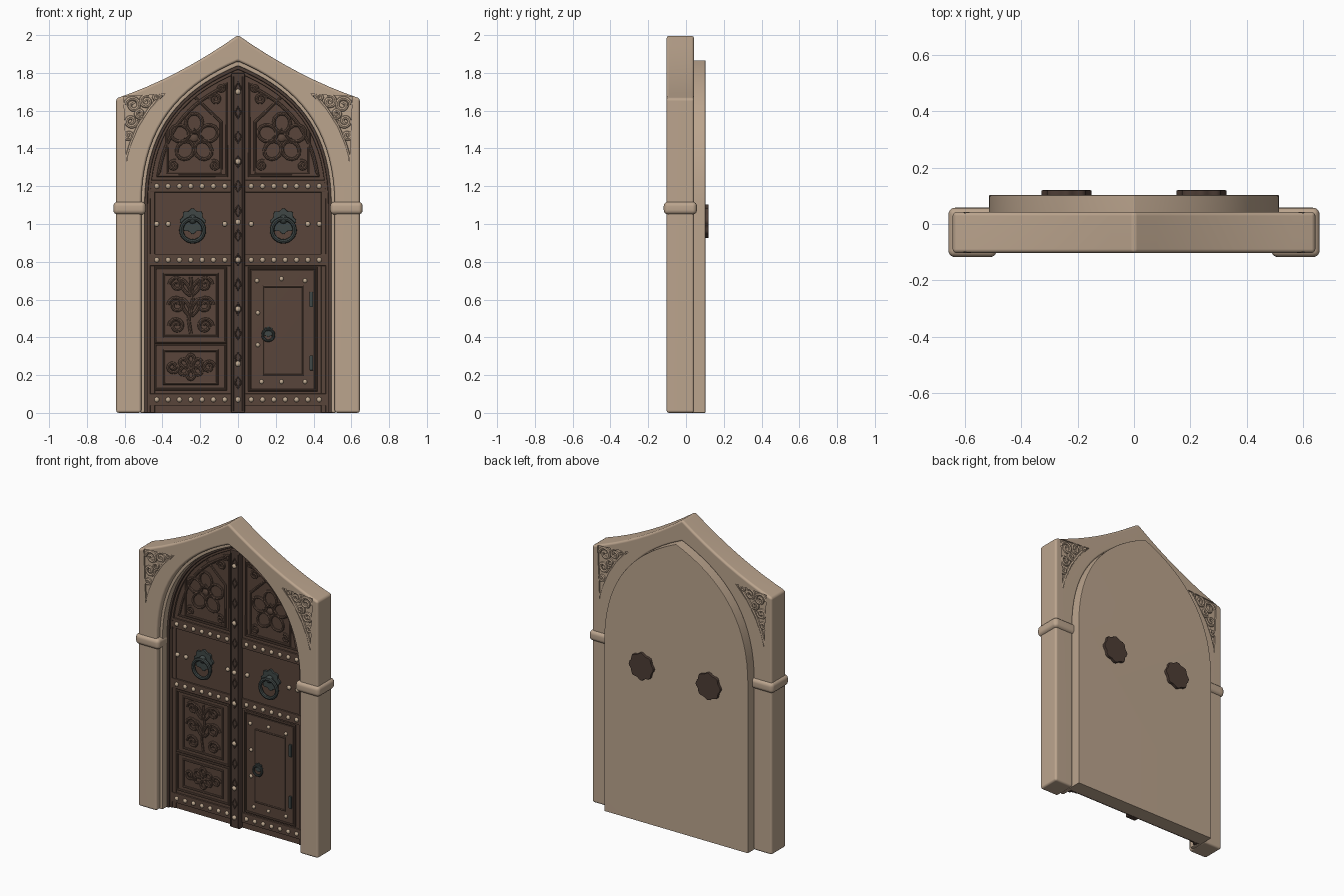
import bpy, bmesh, math
from math import sin, cos, pi

if "Cube" in bpy.data.objects:
    bpy.data.objects.remove(bpy.data.objects["Cube"])

def material(name, rgb):
    m = bpy.data.materials.new(name)
    m.diffuse_color = (*rgb, 1)
    m.use_nodes = True
    m.node_tree.nodes["Principled BSDF"].inputs["Base Color"].default_value = m.diffuse_color
    return m

STONE = material("sandstone", (0.50, 0.375, 0.27))
WOOD = material("brown_wood", (0.100, 0.060, 0.043))
DARK = material("dark_wood", (0.075, 0.047, 0.036))
IRON = material("grey_green_iron", (0.050, 0.064, 0.062))
STUD = material("pale_studs", (0.52, 0.40, 0.285))

def finish(name, bm, mat):
    bmesh.ops.recalc_face_normals(bm, faces=bm.faces)
    me = bpy.data.meshes.new(name)
    bm.to_mesh(me)
    bm.free()
    ob = bpy.data.objects.new(name, me)
    bpy.context.collection.objects.link(ob)
    me.materials.append(mat)
    return ob

def apply_modifiers(ob):
    bpy.context.view_layer.objects.active = ob
    for m in list(ob.modifiers):
        bpy.ops.object.modifier_apply(modifier=m.name)

def plate(name, pts, y0, y1, mat, bevel=0.0, segs=2):
    """Outline in x,z extruded from y0 to y1."""
    bm = bmesh.new()
    f = bm.faces.new([bm.verts.new((x, y0, z)) for x, z in pts])
    r = bmesh.ops.extrude_face_region(bm, geom=[f])
    bmesh.ops.translate(bm, vec=(0, y1 - y0, 0),
                        verts=[v for v in r['geom'] if isinstance(v, bmesh.types.BMVert)])
    ob = finish(name, bm, mat)
    if bevel:
        m = ob.modifiers.new("round", 'BEVEL')
        m.width, m.segments, m.limit_method, m.angle_limit = bevel, segs, 'ANGLE', math.radians(40)
        apply_modifiers(ob)
    return ob

def rect(x0, x1, z0, z1):
    return [(x0, z0), (x1, z0), (x1, z1), (x0, z1)]

def box(name, x0, x1, y0, y1, z0, z1, mat, bevel=0.004, segs=2):
    return plate(name, rect(x0, x1, z0, z1), y0, y1, mat, bevel, segs)

def carve(name, lines, y, r, mat):
    """Raised rounded lines on a flat face; each line is (points, closed)."""
    cu = bpy.data.curves.new(name, 'CURVE')
    cu.dimensions, cu.bevel_depth, cu.bevel_resolution = '3D', r, 2
    for pts, closed in lines:
        s = cu.splines.new('POLY')
        s.points.add(len(pts) - 1)
        for p, (x, z) in zip(s.points, pts):
            p.co = (x, y, z, 1)
        s.use_cyclic_u = closed
    cu.materials.append(mat)
    ob = bpy.data.objects.new(name, cu)
    bpy.context.collection.objects.link(ob)
    bpy.ops.object.select_all(action='DESELECT')
    ob.select_set(True)
    bpy.context.view_layer.objects.active = ob
    bpy.ops.object.convert(target='MESH')

def domes(name, spots, y, r, mat, depth=0.9):
    bm = bmesh.new()
    for x, z in spots:
        g = bmesh.ops.create_uvsphere(bm, u_segments=10, v_segments=6, radius=r)
        for v in g['verts']:
            v.co = (v.co.x + x, v.co.y * depth + y, v.co.z + z)
    return finish(name, bm, mat)

def ring(name, x, y, z, R, r, mat):
    bpy.ops.mesh.primitive_torus_add(location=(x, y, z), rotation=(pi / 2, 0, 0), major_radius=R,
                                     minor_radius=r, major_segments=28, minor_segments=8)
    bpy.context.object.name = name
    bpy.context.object.data.materials.append(mat)

def arch(off=0.0, n=18):
    """Four-centred arch outline from right foot over the apex to left foot, inset by off."""
    w, top = 0.512 - off, 1.862 - 1.3 * off
    P = [(w, 1.1), (w, 1.52 - off * .4), (0.30 - off * .5, 1.735 - off), (0, top)]
    half = [(w, 0)]
    for i in range(n + 1):
        t = i / n
        k = [(1 - t) ** 3, 3 * t * (1 - t) ** 2, 3 * t * t * (1 - t), t ** 3]
        half.append(tuple(sum(a * p[j] for a, p in zip(k, P)) for j in (0, 1)))
    return half + [(-x, z) for x, z in half[-2::-1]]

def spiral(cx, cz, r, start=0.0, turns=1.4, d=1, n=18):
    return [(cx + r * (1 - .8 * i / n) * cos(start + d * 2 * pi * turns * i / n),
             cz + r * (1 - .8 * i / n) * sin(start + d * 2 * pi * turns * i / n)) for i in range(n + 1)]

def petal(cx, cz, a, r0, r1, w, n=12):
    out = []
    for i in range(n):
        t = 2 * pi * i / n
        u, v = (r0 + r1) / 2 + (r1 - r0) / 2 * cos(t), w * sin(t)
        out.append((cx + u * cos(a) - v * sin(a), cz + u * sin(a) + v * cos(a)))
    return out

def rosette(cx, cz, r0, r1, w, n, a0=pi / 2):
    return [(petal(cx, cz, a0 + 2 * pi * k / n, r0, r1, w), True) for k in range(n)]

def scallop(cx, cz, r, amp, lobes=8, n=48):
    return [(cx + (r + amp * cos(lobes * 2 * pi * i / n)) * cos(2 * pi * i / n),
             cz + (r + amp * cos(lobes * 2 * pi * i / n)) * sin(2 * pi * i / n)) for i in range(n)]

# stone surround with concave gable
gable = [(0.645 * (1 - t), 1.665 + 0.335 * t - 0.12 * t * (1 - t)) for t in [i / 8 for i in range(9)]]
outer = [(0.645, 0)] + gable + [(-x, z) for x, z in gable[-2::-1]] + [(-0.645, 0)]
surround = plate("stone_surround", outer + arch()[::-1], -0.103, 0.043, STONE, 0.014, 3)

# sunken spandrel triangles with vine carving, front and back
tri = [(.385, 1.69), (.605, 1.675), (.59, 1.33), (.568, 1.41), (.53, 1.50), (.47, 1.60)]
vines = [(spiral(.555, 1.63, .042, 0), 0), (spiral(.485, 1.648, .034, 2, d=-1), 0),
         (spiral(.566, 1.545, .034, 3), 0), (spiral(.578, 1.47, .024, 1, d=-1), 0),
         (spiral(.435, 1.672, .016, 1), 0), (spiral(.52, 1.585, .024, 4), 0),
         ([(.405, 1.685), (.465, 1.612), (.525, 1.52), (.563, 1.43), (.588, 1.35)], 0)]
for s in (-1, 1):
    for y, d in ((-0.103, 1), (0.043, -1)):
        cutter = plate("cutter", [(s * x, z) for x, z in tri], y - 0.010, y + 0.010, STONE)
        m = surround.modifiers.new("sink", 'BOOLEAN')
        m.operation, m.object, m.solver = 'DIFFERENCE', cutter, 'EXACT'
        apply_modifiers(surround)
        bpy.data.objects.remove(cutter)
        carve("spandrel_vine", [([(s * x, z) for x, z in p], c) for p, c in vines], y + d * 0.012, 0.012, STONE)
    # capital bands on the jambs
    a, b = sorted((s * 0.488, s * 0.660))
    box("capital_band", a, b, -0.118, 0.058, 1.05, 1.118, STONE, 0.024, 4)

# back slab closing the opening, stepped stone reveal, and the wood face
plate("back_slab", arch(-0.004), 0.003, 0.103, STONE, 0.004)
plate("stone_reveal", arch(-0.01) + arch(0.020)[::-1], -0.07, 0.01, STONE, 0.010)
plate("door_face", arch(0.01), 0.0, 0.004, WOOD)
plate("arch_rim", arch(0.012) + arch(0.034)[::-1], -0.026, 0.003, DARK, 0.006)
plate("inner_rim", arch(0.03) + arch(0.048)[::-1], -0.014, 0.003, WOOD, 0.005)

# centre post with edge beads and lozenge carving
box("centre_post", -0.036, 0.036, -0.035, 0.003, 0, 1.80, DARK, 0.008)
carve("post_carving", [([(s * .027, 0.01), (s * .027, 1.78)], 0) for s in (-1, 1)] +
      [([(0, z - .03), (.017, z), (0, z + .03), (-.017, z)], 1) for z in [.16 + .13 * i for i in range(13)]],
      -0.034, 0.006, DARK)

for s in (-1, 1):
    def R(x0, x1, z0, z1):
        return [(s * x, z) for x, z in rect(x0, x1, z0, z1)]
    # rails and stile
    for z in (0.07, 0.81, 1.20):
        plate("door_rail", R(.034, .47, z - .032, z + .032), -0.012, 0.003, WOOD, 0.005)
    plate("door_stile", R(.44, .47, 0, 1.2), -0.008, 0.003, WOOD, 0.004)
    # tracery panel above: border, gable and rosette
    edge = [(x, z) for x, z in arch(0.08) if z > 1.26 and x >= 0.06]
    border = [(.06, 1.255), (.425, 1.255)] + edge + [(.06, edge[-1][1] + .02)]
    lines = [(border, 1), ([(.09, 1.27), (.09, 1.54), (.232, 1.675), (.375, 1.54), (.375, 1.27)], 1)]
    lines += rosette(.232, 1.455, .03, .13, .044, 5)
    lines += [([(.232 + .045 * cos(k * pi / 2), 1.455 + .045 * sin(k * pi / 2)) for k in range(4)], 1)]
    lines += [(spiral(.12, 1.66, .03, 0), 0), (spiral(.09, 1.72, .02, 2), 0), (spiral(.32, 1.635, .022, 1), 0),
              (spiral(.125, 1.31, .026, 1), 0), (spiral(.34, 1.31, .026, 2, d=-1), 0)]
    carve("tracery", [([(s * x, z) for x, z in p], c) for p, c in lines], 0.002, 0.010, WOOD)
    domes("rosette_boss", [(s * .232, 1.455)], 0, 0.022, WOOD, 0.5)
    # knocker: scalloped plate, boss and ring
    X = s * 0.24
    plate("knocker_plate", scallop(X, 1.015, .063, .006), -0.014, 0.002, IRON, 0.003)
    domes("knocker_boss", [(X, 1.025)], -0.018, 0.024, IRON)
    ring("knocker_ring", X, -0.030, 0.968, 0.060, 0.0115, IRON)
    # plates on the back
    plate("back_plate", scallop(X, 1.015, .084, .005), 0.10, 0.12, DARK, 0.003)

# left leaf: two carved panels
foliage = [(rect(-.435, -.065, .375, .765), 1), (rect(-.39, -.11, .405, .735), 1),
           (rect(-.435, -.065, .125, .36), 1), (rect(-.39, -.11, .155, .33), 1)]
for d in (-1, 1):
    for z, r in ((.46, .042), (.57, .046), (.68, .04)):
        foliage.append((spiral(-.25 + d * .075, z, r, pi / 2 - d * pi / 2, 1.5, d), 0))
    foliage.append((petal(-.25, .515, pi / 2 + d * .5, .0, .1, .016), 1))
    foliage.append((petal(-.25, .625, pi / 2 + d * .6, .0, .1, .016), 1))
    foliage.append((spiral(-.25 + d * .095, .243, .034, 0, 1.4, d), 0))
foliage += [([(-.25, .42), (-.262, .5), (-.24, .6), (-.25, .72)], 0)] + rosette(-.25, .243, .01, .065, .02, 6)
carve("foliage_panels", foliage, 0.002, 0.010, WOOD)

# right leaf: small wicket door with hinges and ring
box("wicket_door", .068, .405, -0.014, 0.003, .125, .755, WOOD, 0.005)
carve("wicket_moulding", [(rect(.06, .415, .12, .765), 1), (rect(.135, .345, .20, .67), 1)], -0.010, 0.009, WOOD)
for z in (.60, .265):
    box("wicket_hinge", .378, .398, -0.024, 0, z - .04, z + .04, IRON)
plate("wicket_ring_plate", scallop(.16, .43, .026, .004), -0.022, 0, IRON, 0.002)
ring("wicket_ring", .16, -0.028, .412, .030, .007, IRON)

# studs
row = [.07 + .06 * i for i in range(7)]
domes("rail_studs", [(s * x, z) for s in (-1, 1) for z in (.07, .81, 1.20) for x in row], -0.013, 0.014, STUD)
domes("middle_studs", [(s * x, 1.0) for s in (-1, 1) for x in (.07, .37, .43)], -0.005, 0.014, STUD)
domes("post_studs", [(0, z) for z in (.07, .26, .55, .81, 1.01, 1.33, 1.70)], -0.037, 0.015, STUD)
domes("wicket_studs", [(.10, .70), (.23, .71), (.355, .70), (.105, .53), (.105, .36), (.125, .165),
                       (.23, .165), (.355, .165)], -0.016, 0.012, STUD)

# smooth shading with sharp edges kept, flat areas kept flat
bpy.ops.object.select_all(action='SELECT')
bpy.context.view_layer.objects.active = surround
bpy.ops.object.shade_smooth_by_angle(angle=math.radians(35))
for ob in bpy.context.selected_objects:
    ob.modifiers.new("flat_areas", 'WEIGHTED_NORMAL').keep_sharp = True
